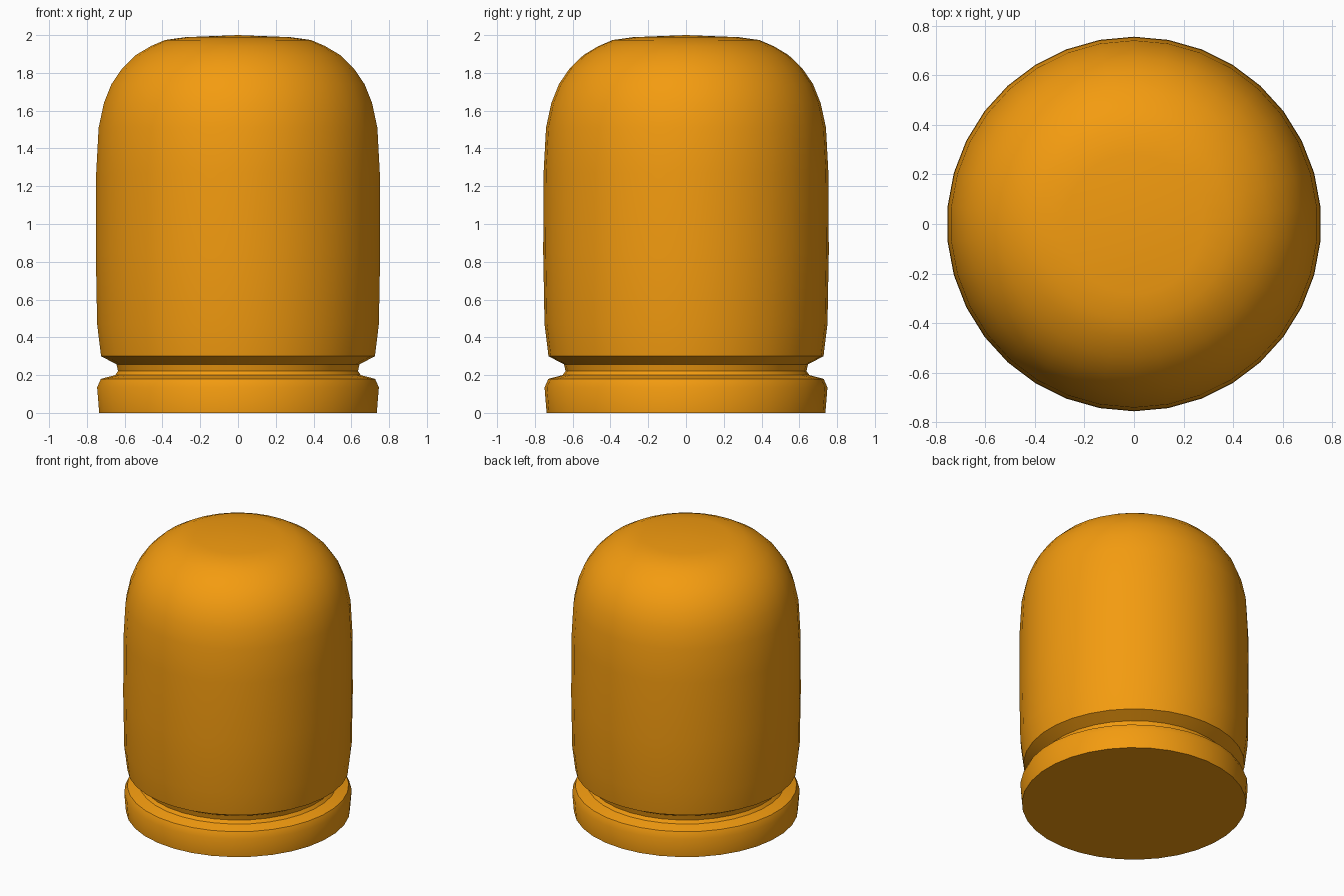
import bpy, bmesh
from math import cos, sin, pi

if "Cube" in bpy.data.objects:
    bpy.data.objects.remove(bpy.data.objects["Cube"])

SIDES = 34

# Profile (radius, height) from the base up over the dome
PROFILE = [
    (0.738, 0.0), (0.749, 0.135), (0.729, 0.18), (0.653, 0.20),   # base ring
    (0.638, 0.222), (0.646, 0.257),                               # groove
    (0.728, 0.30), (0.749, 0.47), (0.756, 0.85), (0.754, 1.27),   # wall
    (0.741, 1.51), (0.713, 1.64), (0.673, 1.74), (0.615, 1.825),  # shoulder
    (0.542, 1.895), (0.463, 1.942), (0.388, 1.974), (0.28, 1.989),
]

mat = bpy.data.materials.new("amber")
mat.diffuse_color = (0.9, 0.33, 0.005, 1)
mat.use_nodes = True
mat.node_tree.nodes["Principled BSDF"].inputs["Base Color"].default_value = mat.diffuse_color


def lathe(name, profile, top_z):
    bm = bmesh.new()
    rings = []
    for r, z in profile:
        angles = [pi / 2 + 2 * pi * i / SIDES for i in range(SIDES)]
        rings.append([bm.verts.new((r * cos(a), r * sin(a), z)) for a in angles])
    for low, high in zip(rings, rings[1:]):
        for i in range(SIDES):
            j = (i + 1) % SIDES
            bm.faces.new((low[i], low[j], high[j], high[i]))
    # flat underside and shallow crown
    bm.faces.new(rings[0][::-1])
    tip = bm.verts.new((0, 0, top_z))
    for i in range(SIDES):
        bm.faces.new((rings[-1][i], rings[-1][(i + 1) % SIDES], tip))
    mesh = bpy.data.meshes.new(name)
    bm.to_mesh(mesh)
    bm.free()
    obj = bpy.data.objects.new(name, mesh)
    bpy.context.collection.objects.link(obj)
    mesh.materials.append(mat)
    return obj


# Domed body with grooved base ring
body = lathe("domed_body", PROFILE, 2.0)
bpy.context.view_layer.objects.active = body
body.select_set(True)
bpy.ops.object.shade_smooth_by_angle(angle=pi / 6)
